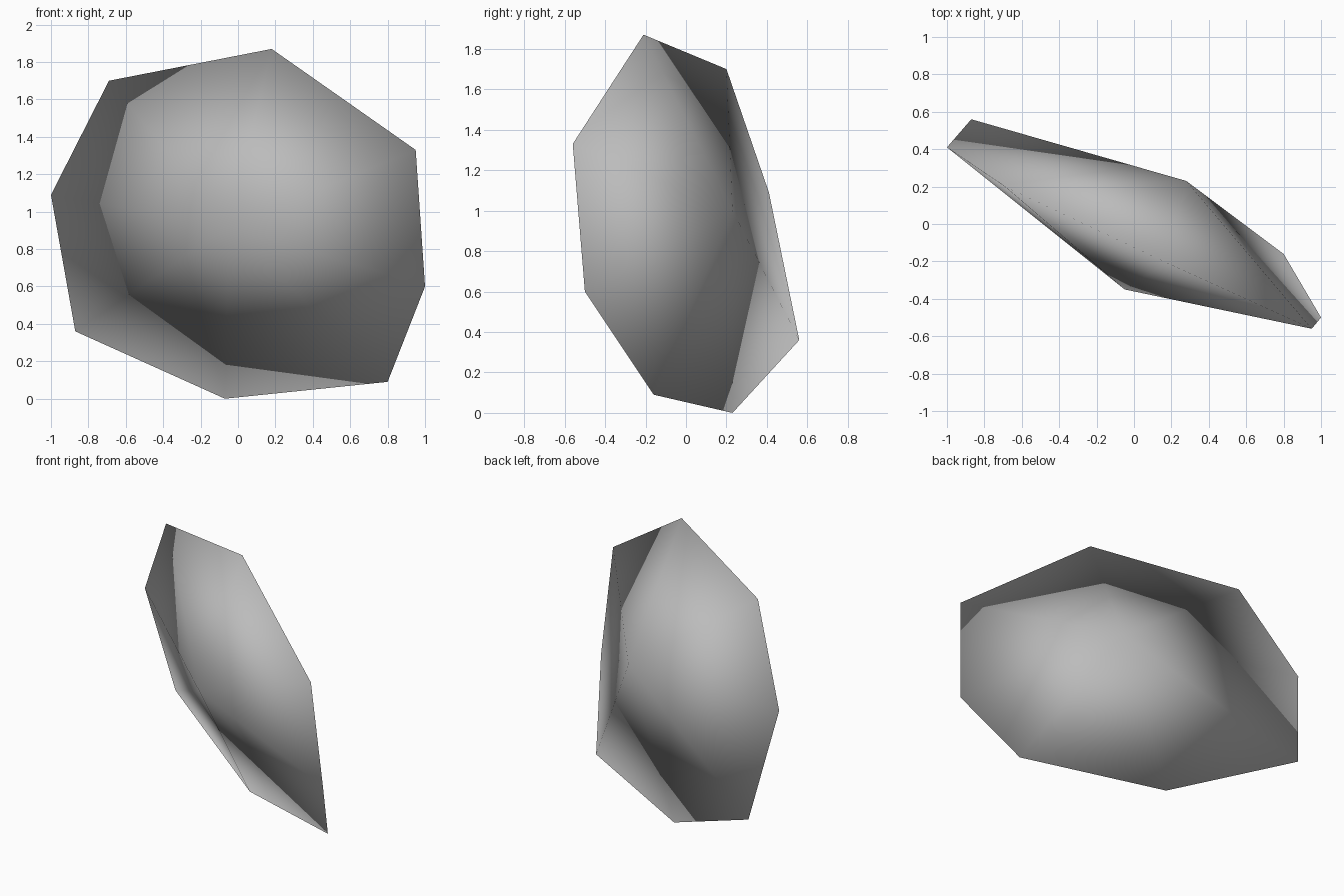
import bpy
import bmesh

# Remove the default cube
cube = bpy.data.objects.get("Cube")
if cube:
    bpy.data.objects.remove(cube, do_unlink=True)

# Plain stone colour
stone = bpy.data.materials.new("stone_grey")
stone.use_nodes = True
colour = (0.5, 0.5, 0.5, 1.0)
stone.diffuse_color = colour
stone.node_tree.nodes["Principled BSDF"].inputs["Base Color"].default_value = colour

# Uneven eight-sided rim, clockwise from the top as seen from the front
rim_points = [
    (0.18, -0.21, 1.87), (0.95, -0.56, 1.33), (1.0, -0.50, 0.60), (0.80, -0.16, 0.09),
    (-0.07, 0.23, 0.0), (-0.87, 0.56, 0.36), (-1.0, 0.41, 1.09), (-0.69, 0.20, 1.70),
]
front_peak = (-0.05, -0.35, 0.92)
back_peak = (0.28, 0.23, 1.0)

bm = bmesh.new()
rim = [bm.verts.new(p) for p in rim_points]


def add_fan(peak):
    """Close one side of the rim with triangles meeting at a peak."""
    tip = bm.verts.new(peak)
    for i, corner in enumerate(rim):
        bm.faces.new((tip, corner, rim[(i + 1) % len(rim)]))


# Front and back bulges
add_fan(front_peak)
add_fan(back_peak)
bmesh.ops.recalc_face_normals(bm, faces=bm.faces)

# Smooth across the rim too
for face in bm.faces:
    face.smooth = True

mesh = bpy.data.meshes.new("flat_pebble")
bm.to_mesh(mesh)
bm.free()
mesh.materials.append(stone)
pebble = bpy.data.objects.new("flat_pebble", mesh)
bpy.context.collection.objects.link(pebble)
